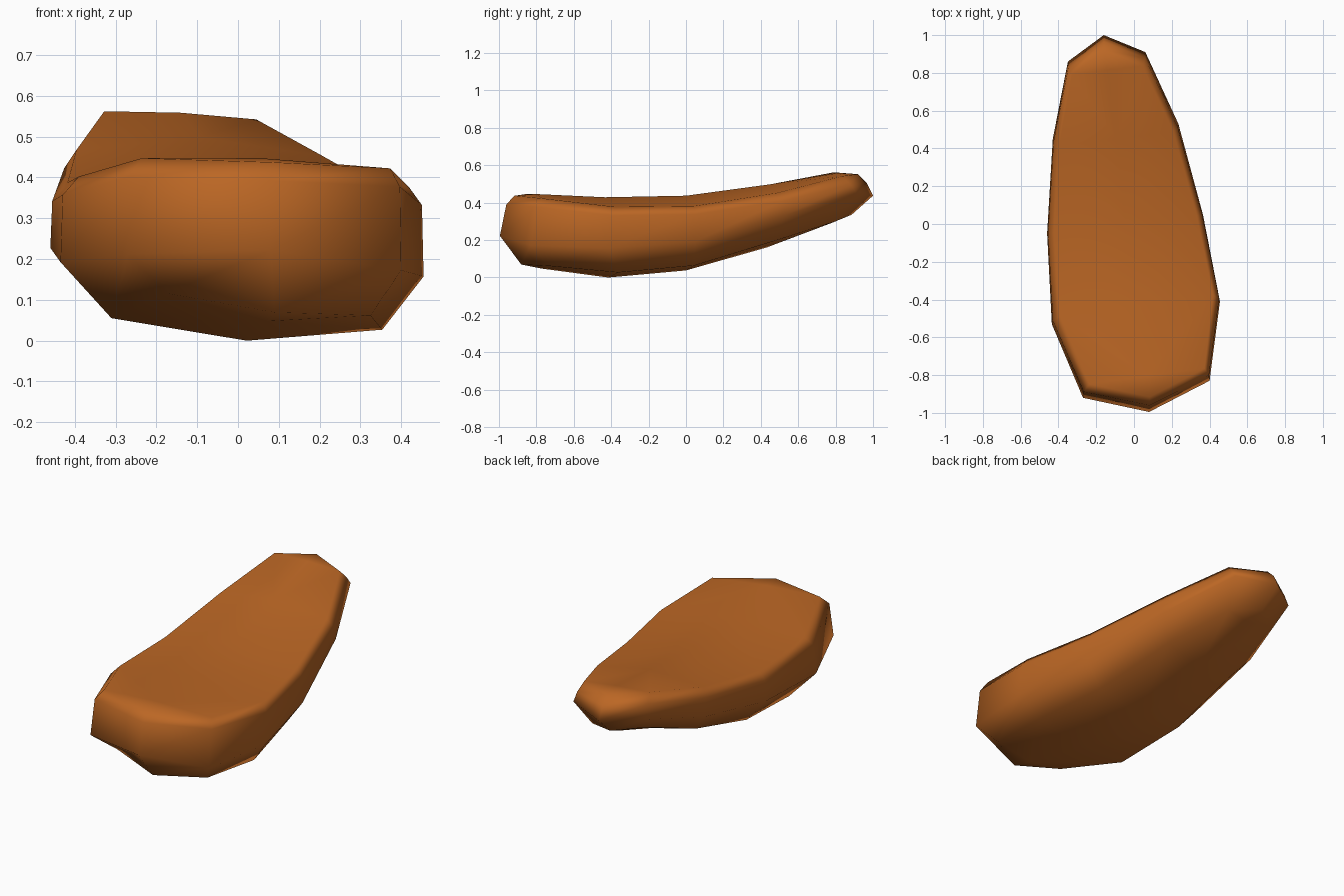
import bpy, bmesh

if "Cube" in bpy.data.objects:
    bpy.data.objects.remove(bpy.data.objects["Cube"])

# outline seen from above, clockwise from the back tip: x, y, top rim z, widest-line z
OUTLINE = [(-.16, 1.0, .56, .445), (.06, .91, .55, .46), (.235, .53, .46, .34),
           (.365, .05, .39, .20), (.455, -.41, .385, .165), (.40, -.83, .43, .18),
           (.08, -.995, .445, .23), (-.27, -.92, .455, .22), (-.435, -.53, .41, .20),
           (-.46, -.05, .395, .235), (-.43, .45, .475, .33), (-.35, .86, .57, .45)]
TOP = [(-1, .45), (-.83, .455), (-.4, .435), (0, .445), (.3, .475), (.74, .565), (1, .57)]
BOTTOM = [(-1, .10), (-.87, .075), (-.5, 0), (.05, .05), (.55, .205), (.89, .345), (1, .4)]


def curve(pts, y):
    for (a, za), (b, zb) in zip(pts, pts[1:]):
        if y <= b:
            return za + (zb - za) * (y - a) / (b - a)
    return pts[-1][1]


def inset(x, y, kx, ky):
    return x + (-.12 * y - x) * kx, y * (1 - ky)


bm = bmesh.new()
rings = [[], [], [], []]
for x, y, zt, zl in OUTLINE:
    ax, ay = inset(x, y, .09, .08)
    rings[0].append(bm.verts.new((ax, ay, zt)))                    # top rim
    bx, by = inset(x, y, .01, .035)
    rings[1].append(bm.verts.new((bx, by, zt - .045)))             # upper side
    rings[2].append(bm.verts.new((x, y, zl)))                      # widest line
    cx, cy = inset(x, y, .25, .115)
    tilt = .06 if x < -.2 else .022 if x > .2 else 0
    rings[3].append(bm.verts.new((cx, cy, curve(BOTTOM, cy) + tilt)))  # underside

# side walls
for a, b in zip(rings, rings[1:]):
    for i in range(12):
        j = (i + 1) % 12
        bm.faces.new((a[i], a[j], b[j], b[i]))


# top and underside: two strips meeting in a gently bowed centre line
def cap(ring, profile):
    mids = [ring[0]]
    for i in range(1, 6):
        p = (ring[i].co + ring[12 - i].co) / 2
        p.z = curve(profile, p.y)
        mids.append(bm.verts.new(p))
    mids.append(ring[6])
    for i in range(6):
        for side in (ring[i], ring[i + 1]), (ring[-i % 12], ring[11 - i]):
            f = []
            for v in (side[0], side[1], mids[i + 1], mids[i]):
                if v not in f:
                    f.append(v)
            bm.faces.new(f)


cap(rings[0], TOP)
cap(rings[3], BOTTOM)
bmesh.ops.recalc_face_normals(bm, faces=bm.faces[:])

# stand on the ground, centred
lo = min(v.co.z for v in bm.verts)
for v in bm.verts:
    v.co.z -= lo
for f in bm.faces:
    f.smooth = True

mesh = bpy.data.meshes.new("curved_pebble")
bm.to_mesh(mesh)
bm.free()
body = bpy.data.objects.new("curved_pebble", mesh)
bpy.context.collection.objects.link(body)
mat = bpy.data.materials.new("warm brown orange")
mat.diffuse_color = (.50, .135, .018, 1)
mat.use_nodes = True
mat.node_tree.nodes["Principled BSDF"].inputs["Base Color"].default_value = mat.diffuse_color
mesh.materials.append(mat)
wn = body.modifiers.new("soft_edges", 'WEIGHTED_NORMAL')
wn.weight = 50
